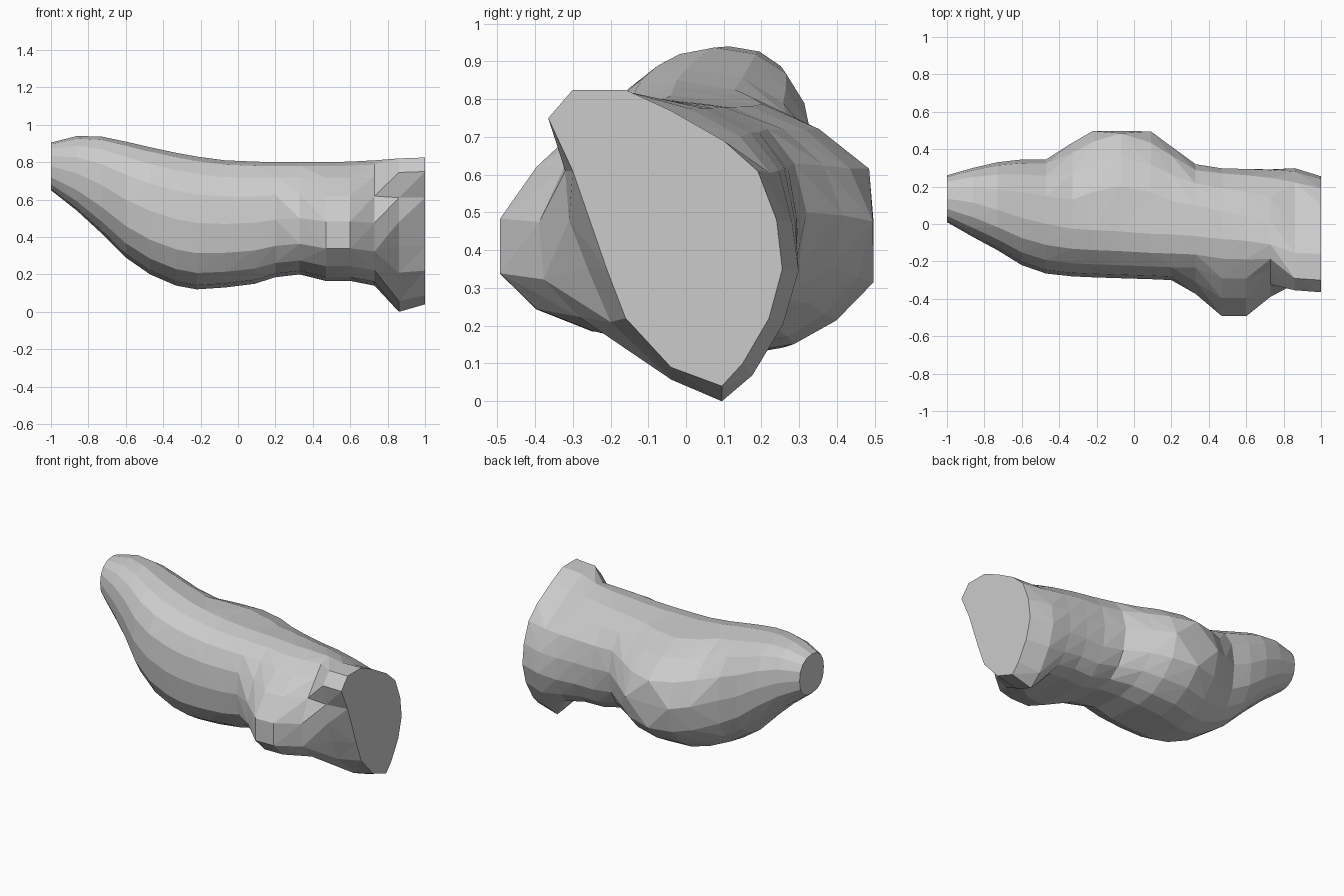
import bpy, bmesh
from math import sin, cos, tau, hypot

if "Cube" in bpy.data.objects:
    bpy.data.objects.remove(bpy.data.objects["Cube"])


def spow(v, e):
    return (abs(v) ** e) * (1 if v > 0 else -1)


def bulge(x, y, z, mid):
    """Swell the skin into a front knob and a flat-cut back stub."""
    if y < mid:
        r = hypot(x - .535, (z - .37) * .68)
        push = max(0, min(.215, .29 * (1 - r / .30)))
        return max(y - push, min(y, -.493))
    r = hypot(x + .065, (z - .45) * .85)
    push = .30 * max(0, 1 - r / .41)
    return min(y + push, .497)


def body_ring(x, y0, y1, z0, z1, lean):
    """Rounded section from the top round by the front; lean shifts top to -y."""
    pts = []
    mid = (y0 + y1) / 2
    for i in range(16):
        t = tau * i / 16
        e = .82 if cos(t) < 0 else .88
        s, c = spow(sin(t), e), spow(cos(t), e)
        y = mid - (y1 - y0) / 2 * s - lean * c * (1 - abs(s))
        z = (z0 + z1) / 2 + (z1 - z0) / 2 * c
        pts.append((x, bulge(x, y, z, mid), z))
    return pts


# Torso: x, y min, y max, z min, z max, lean
stations = [
    (-1.00, .01, .26, .65, .905, .0), (-.86, -.07, .30, .54, .94, .0),
    (-.73, -.14, .33, .42, .937, .02), (-.60, -.22, .345, .29, .91, .03),
    (-.47, -.265, .345, .20, .88, .04), (-.33, -.28, .33, .14, .85, .05),
    (-.22, -.285, .32, .12, .83, .05), (-.07, -.29, .31, .13, .81, .05),
    (.09, -.295, .31, .15, .803, .06), (.20, -.30, .31, .185, .80, .06),
    (.33, -.30, .31, .20, .80, .07), (.47, -.30, .30, .165, .80, .08),
    (.60, -.30, .30, .165, .803, .09), (.73, -.30, .30, .14, .81, .11)]
# Cut end outline (y, z), from the top round by the front
end = [(-.16, .825), (-.30, .825), (-.365, .75), (-.30, .61), (-.255, .48),
       (-.21, .35), (-.16, .22), (-.04, .09), (.095, .04), (.15, .10),
       (.22, .22), (.255, .35), (.24, .48), (.19, .61), (.10, .69), (-.04, .77)]
inner = [(.86, y * (1.17 if y > .1 else .97), z - .04 * max(0, 1 - z / .3) - .005)
         for y, z in end]
for i, y, z in ((3, -.32, .61), (4, -.31, .48), (5, -.26, .35), (6, -.20, .21),
                (8, .095, 0)):
    inner[i] = (.86, y, z)

rings = [body_ring(*s) for s in stations]
# Ease the back of the last sections into the cut end
for k, w in ((-1, .55), (-2, .3), (-3, .12)):
    rings[k] = [(p[0], p[1] + (q[1] - p[1]) * w, p[2] + (q[2] - p[2]) * w)
                if 10 < i < 16 else p
                for i, (p, q) in enumerate(zip(rings[k], inner))]
rings += [inner, [(1.0, y, z) for y, z in end]]

# Skin the sections with flat triangles, cutting each quad on its convex diagonal
bm = bmesh.new()
vr = [[bm.verts.new(p) for p in r] for r in rings]
for a, b in zip(vr, vr[1:]):
    for i in range(16):
        j = (i + 1) % 16
        mid = (a[i].co + a[j].co + b[i].co + b[j].co) / 4
        out = mid - sum((v.co for v in a + b), mid * 0) / 32
        if ((a[i].co + b[j].co) - (a[j].co + b[i].co)).dot(out) > 0:
            bm.faces.new((a[i], a[j], b[j]))
            bm.faces.new((a[i], b[j], b[i]))
        else:
            bm.faces.new((a[i], a[j], b[i]))
            bm.faces.new((a[j], b[j], b[i]))
bm.faces.new(vr[0])
bm.faces.new(vr[-1])
bmesh.ops.recalc_face_normals(bm, faces=bm.faces)
me = bpy.data.meshes.new("torso")
bm.to_mesh(me)
bm.free()
bpy.context.collection.objects.link(bpy.data.objects.new("torso", me))
